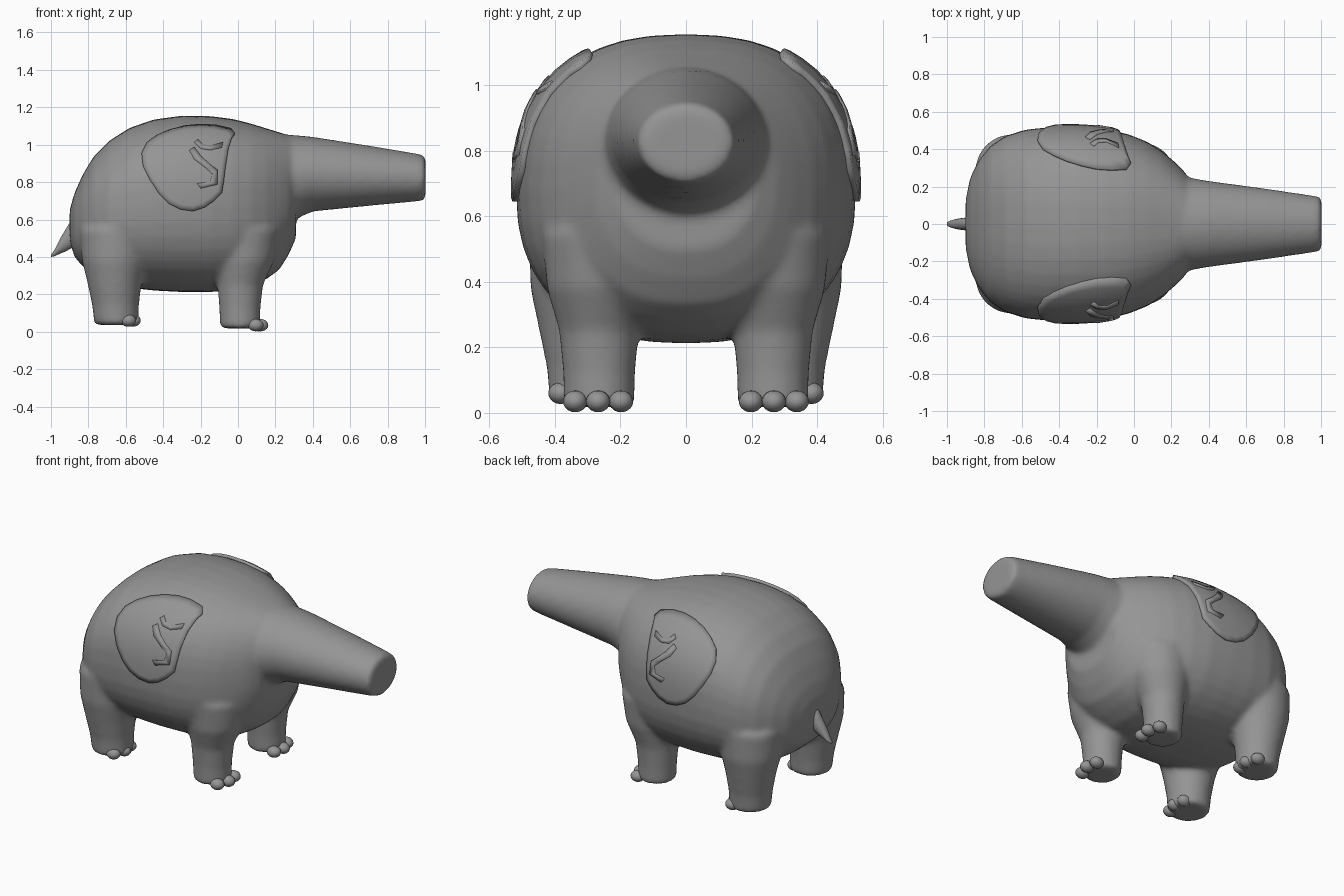
import bpy, bmesh, math
from mathutils import Vector

if "Cube" in bpy.data.objects:
    bpy.data.objects.remove(bpy.data.objects["Cube"])

grey = bpy.data.materials.new("elephant grey")
grey.diffuse_color = (0.3, 0.3, 0.3, 1)
grey.use_nodes = True
grey.node_tree.nodes["Principled BSDF"].inputs["Base Color"].default_value = grey.diffuse_color


def finish(name, bm, smooth=True):
    me = bpy.data.meshes.new(name)
    bm.to_mesh(me)
    bm.free()
    me.materials.append(grey)
    for p in me.polygons:
        p.use_smooth = smooth
    ob = bpy.data.objects.new(name, me)
    bpy.context.scene.collection.objects.link(ob)
    return ob


def section(x, top, bottom, half, n=2.0, count=40):
    """Superellipse ring in the plane of constant x."""
    zc, h = (top + bottom) / 2, (top - bottom) / 2
    ring = []
    for i in range(count):
        a = 2 * math.pi * i / count
        c, s = math.cos(a), math.sin(a)
        ring.append((x, math.copysign(abs(c) ** (2 / n), c) * half,
                     zc + math.copysign(abs(s) ** (2 / n), s) * h))
    return ring


def loft(bm, rings):
    rows = [[bm.verts.new(p) for p in r] for r in rings]
    faces = [bm.faces.new(rows[0]), bm.faces.new(rows[-1])]
    n = len(rows[0])
    for a, b in zip(rows, rows[1:]):
        for j in range(n):
            k = (j + 1) % n
            faces.append(bm.faces.new((a[j], a[k], b[k], b[j])))
    bmesh.ops.recalc_face_normals(bm, faces=faces)


def leg(bm, levels):
    """Round leg from (x, y, z, radius) levels."""
    loft(bm, [[(x + r * math.cos(2 * math.pi * i / 28), y + r * math.sin(2 * math.pi * i / 28), z)
               for i in range(28)] for x, y, z, r in levels])


# Body, trunk and legs, fused into one soft skin
bm = bmesh.new()
torso = [(-.90, .65, .49, .13), (-.875, .74, .40, .25), (-.83, .84, .35, .34),
         (-.77, .94, .30, .415), (-.69, 1.02, .26, .47), (-.58, 1.09, .235, .505),
         (-.45, 1.135, .22, .518), (-.3, 1.155, .212, .518), (-.15, 1.153, .212, .508),
         (-.03, 1.138, .22, .48), (.07, 1.113, .24, .44), (.15, 1.088, .28, .39),
         (.22, 1.067, .33, .33), (.27, 1.05, .41, .28), (.31, 1.035, .50, .22)]
loft(bm, [section(*s, n=2.4) for s in torso])
trunk = [(.15, 1.06, .55, .26), (.3, 1.052, .60, .247), (.4, 1.042, .643, .23),
         (.7, .995, .673, .19), (.97, .95, .698, .15), (.992, .943, .703, .145),
         (1.003, .93, .717, .132)]
loft(bm, [section(*s) for s in trunk])
for side in (-1, 1):
    leg(bm, [(.012, side * .265, .018, .108), (.01, side * .265, .12, .11),
             (.012, side * .265, .25, .122), (.03, side * .26, .38, .165), (.03, side * .24, .55, .2)])
    leg(bm, [(-.65, side * .298, .036, .118), (-.655, side * .30, .14, .125),
             (-.66, side * .305, .26, .145), (-.66, side * .30, .38, .175), (-.65, side * .28, .55, .2)])
body = finish("body", bm)
rm = body.modifiers.new("fuse", 'REMESH')
rm.mode = 'VOXEL'
rm.voxel_size = .016
rm.use_smooth_shade = True
sm = body.modifiers.new("soften", 'SMOOTH')
sm.factor = .5
sm.iterations = 8

# Tail
bm = bmesh.new()
loft(bm, [section(*s, count=16) for s in
          [(-.86, .63, .46, .036), (-.89, .60, .447, .035), (-.92, .55, .43, .032),
           (-.95, .50, .418, .027), (-.98, .44, .404, .019), (-1.0, .411, .4, .01)]])
finish("tail", bm)

# Toes, three on the front of each foot
for side in (-1, 1):
    for label, x, z, ys in (("front", .12, .035, (.198, .268, .338)),
                            ("hind", -.562, .06, (.245, .315, .383))):
        for i, y in enumerate(ys):
            bm = bmesh.new()
            bmesh.ops.create_uvsphere(bm, u_segments=16, v_segments=10, radius=1)
            cx = x - (0, 0, .025)[i] - (.012 if i == 0 else 0)
            for v in bm.verts:
                v.co = Vector((cx + v.co.x * .042, side * y + v.co.y * .037, z + v.co.z * .033))
            finish(label + "_toe", bm)


def drape(name, rows, side, offset, thickness, closed):
    """Sheet of xz points laid onto the flank of the body."""
    bm = bmesh.new()
    grid = [[bm.verts.new((x, side * .8, z)) for x, z in r] for r in rows]
    n = len(rows[0])
    for a, b in zip(grid, grid[1:]):
        for j in range(n if closed else n - 1):
            k = (j + 1) % n
            bm.faces.new((a[j], a[k], b[k], b[j]))
    if closed:
        bm.faces.new(grid[-1])
    if side > 0:
        bmesh.ops.reverse_faces(bm, faces=bm.faces[:])
    ob = finish(name, bm)
    sw = ob.modifiers.new("lay on body", 'SHRINKWRAP')
    sw.target = body
    sw.wrap_method = 'PROJECT'
    sw.wrap_mode = 'ABOVE_SURFACE'
    sw.use_project_y = True
    sw.use_positive_direction = sw.use_negative_direction = True
    sw.offset = offset
    so = ob.modifiers.new("thickness", 'SOLIDIFY')
    so.thickness = thickness
    so.offset = 0
    bpy.ops.object.select_all(action='DESELECT')
    ob.select_set(True)
    bpy.context.view_layer.objects.active = ob
    bpy.ops.object.shade_smooth_by_angle(angle=math.radians(35))


# Ears with a raised inner fold
outline = [(-.02, 1.05), (-.04, 1.075), (-.12, 1.093), (-.2, 1.097), (-.28, 1.09), (-.36, 1.07),
           (-.43, 1.04), (-.485, 1.0), (-.512, .945), (-.505, .88), (-.47, .81), (-.42, .735),
           (-.37, .685), (-.31, .655), (-.24, .645), (-.18, .665), (-.13, .70), (-.09, .74),
           (-.08, .8), (-.07, .88), (-.055, .97), (-.035, 1.03)]
centre = (-.26, .89)
ear_rows = [[(centre[0] + (x - centre[0]) * s, centre[1] + (z - centre[1]) * s) for x, z in outline]
            for s in (1, .88, .72, .55, .36, .15)]
fold_rows = [[(-.26, .96), (-.235, .915), (-.18, .875), (-.14, .84), (-.15, .80), (-.22, .79)],
             [(-.235, .975), (-.20, .93), (-.15, .885), (-.115, .86), (-.115, .785), (-.20, .765)]]
tuft_rows = [[(-.235, 1.0), (-.20, .97), (-.15, .962), (-.09, .975)],
             [(-.215, 1.015), (-.19, .99), (-.15, .982), (-.085, 1.0)]]
for side in (-1, 1):
    drape("ear", ear_rows, side, .004, .026, True)
    drape("ear_fold", fold_rows, side, .016, .016, False)
    drape("ear_ridge", tuft_rows, side, .016, .012, False)
